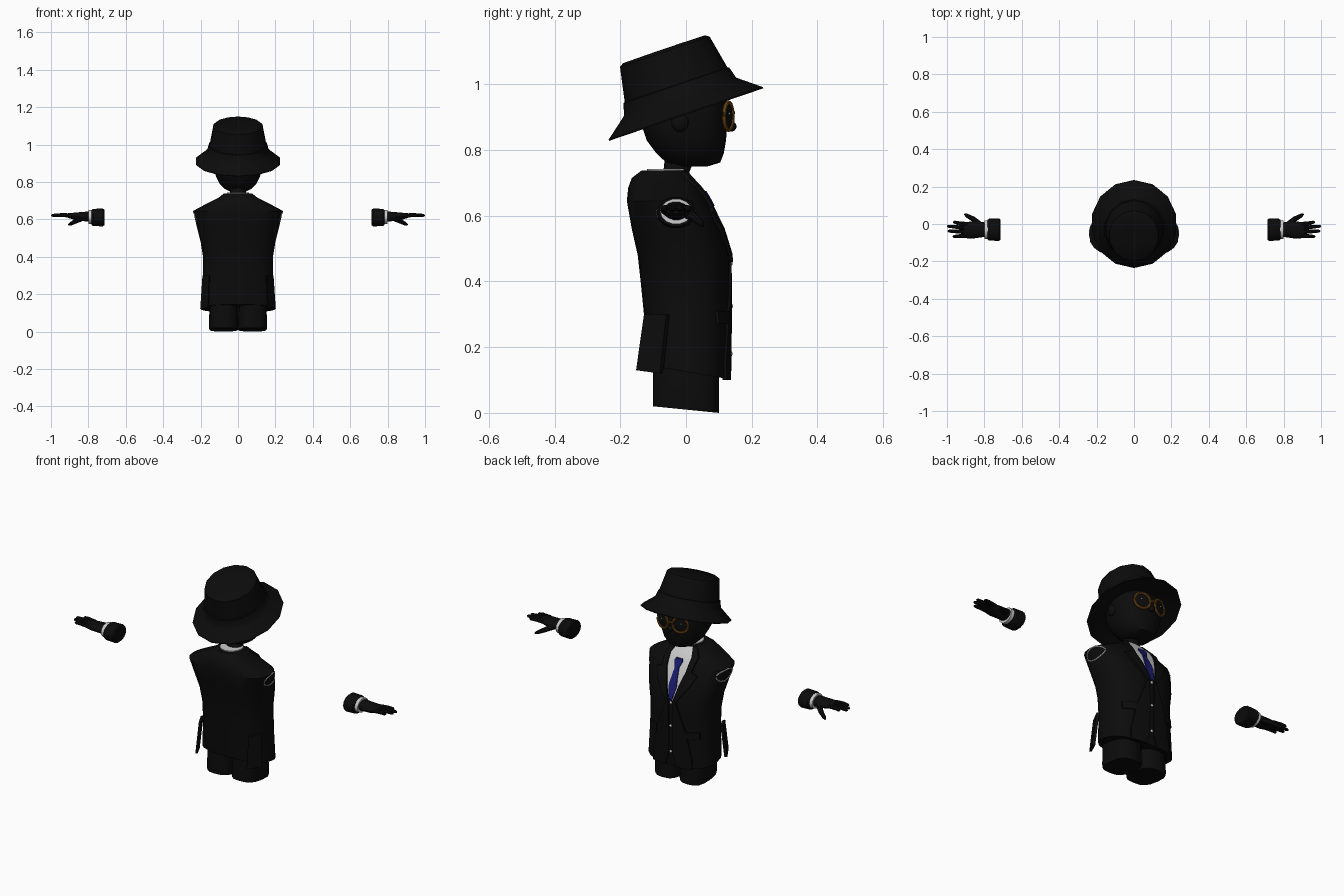
import bpy, bmesh, math
from mathutils import Matrix, Vector

if "Cube" in bpy.data.objects:
    bpy.data.objects.remove(bpy.data.objects["Cube"])

def material(name, rgb):
    m = bpy.data.materials.new(name)
    m.diffuse_color = (*rgb, 1)
    m.use_nodes = True
    m.node_tree.nodes["Principled BSDF"].inputs["Base Color"].default_value = m.diffuse_color
    return m

BLACK = material("black", (0.0035, 0.0035, 0.0035))
WHITE = material("shirt_white", (0.6, 0.6, 0.6))
BLUE = material("tie_blue", (0.01, 0.012, 0.16))
GOLD = material("glasses_amber", (0.22, 0.09, 0.01))

def finish(bm, name, mat, angle=35):
    bmesh.ops.recalc_face_normals(bm, faces=bm.faces)
    me = bpy.data.meshes.new(name)
    bm.to_mesh(me)
    bm.free()
    me.materials.append(mat)
    ob = bpy.data.objects.new(name, me)
    bpy.context.collection.objects.link(ob)
    bpy.ops.object.select_all(action='DESELECT')
    ob.select_set(True)
    bpy.context.view_layer.objects.active = ob
    bpy.ops.object.shade_smooth_by_angle(angle=math.radians(angle))
    return ob

def loft(name, rings, mat, loop=False):
    """Skin closed rings of points; cap the ends unless they join up."""
    bm = bmesh.new()
    vs = [[bm.verts.new(p) for p in r] for r in rings]
    n = len(rings[0])
    pairs = list(zip(vs, vs[1:])) + ([(vs[-1], vs[0])] if loop else [])
    for a, b in pairs:
        for i in range(n):
            j = (i + 1) % n
            bm.faces.new((a[i], a[j], b[j], b[i]))
    if not loop:
        bm.faces.new(vs[0])
        bm.faces.new(vs[-1][::-1])
    return finish(bm, name, mat)

def spow(v, e):
    return math.copysign(abs(v) ** e, v)

def oval(z, hw, yb, yf, cx=0, n=24, p=2.5, tilt=0.0):
    cy, hy = (yb + yf) / 2, (yf - yb) / 2
    out = []
    for i in range(n):
        a = 2 * math.pi * i / n
        y = cy + hy * spow(math.sin(a), 2 / p)
        out.append((cx + hw * spow(math.cos(a), 2 / p), y, z - tilt * y))
    return out

def tube(name, path, mat, n=8, loop=False):
    """Round tube along (x, y, z, radius) points."""
    pts = [Vector(p[:3]) for p in path]
    rings, k = [], len(pts)
    for i, p in enumerate(pts):
        nxt = pts[(i + 1) % k] if loop else pts[min(i + 1, k - 1)]
        prv = pts[i - 1] if loop else pts[max(i - 1, 0)]
        q = (nxt - prv).to_track_quat('Z', 'X' if loop else 'Y')
        r = path[i][3]
        rings.append([p + q @ Vector((r * math.cos(t), r * math.sin(t), 0))
                      for t in (2 * math.pi * j / n for j in range(n))])
    return loft(name, rings, mat, loop)

def ball(name, loc, size, mat, rot=0):
    bm = bmesh.new()
    bmesh.ops.create_uvsphere(bm, u_segments=12, v_segments=8, radius=1)
    M = Matrix.Translation(loc) @ Matrix.Rotation(rot, 4, 'Z') @ Matrix.Diagonal((*size, 1))
    bmesh.ops.transform(bm, matrix=M, verts=bm.verts)
    return finish(bm, name, mat)

# Jacket: height, half width, back, front
COAT = [(.125, .2, -.115, .132), (.3, .188, -.128, .134), (.4, .187, -.138, .134),
        (.48, .2, -.147, .132), (.56, .22, -.165, .108), (.645, .24, -.18, .068),
        (.685, .165, -.176, .045), (.715, .105, -.165, .02), (.738, .075, -.135, .0)]
loft("jacket", [oval(*s, tilt=.17 if i == 0 else 0) for i, s in enumerate(COAT)], BLACK)

def coat_at(z):
    for a, b in zip(COAT, COAT[1:]):
        if z <= b[0]:
            break
    t = (z - a[0]) / (b[0] - a[0])
    return [u + (v - u) * t for u, v in zip(a, b)]

def front(x, z, off):
    _, hw, yb, yf = coat_at(z)
    t = min(abs(x) / hw, .98)
    return (x, (yb + yf) / 2 + (yf - yb) / 2 * (1 - t ** 2.5) ** .4 + off, z)

def strip(name, rows, off, mat, side=1):
    """Plate following the jacket front; rows are (z, inner x, outer x)."""
    fine = []
    for a, b in zip(rows, rows[1:]):
        fine += [[u + (v - u) * k / 4 for u, v in zip(a, b)] for k in range(4)]
    rings = []
    for z, x0, x1 in fine + [rows[-1]]:
        xs = [side * (x0 + (x1 - x0) * k / 4) for k in range(5)]
        rings.append([front(x, z, off) for x in xs] + [front(x, z, -.006) for x in xs[::-1]])
    return loft(name, rings, mat)

# Shirt front, tie and buttons
strip("shirt_front", [(.47, -.012, .012), (.62, -.06, .06), (.69, -.065, .065), (.73, -.045, .045)],
      .003, WHITE)
strip("tie_blade", [(.47, -.008, .008), (.54, -.024, .024), (.635, -.012, .012)], .008, BLUE)
strip("tie_knot", [(.63, -.012, .012), (.665, -.024, .024), (.675, -.02, .02)], .012, BLUE)
for z in (.18, .325, .455):
    ball("button", front(0, z, .004), (.008, .005, .008), WHITE)

for s in (1, -1):
    # Lapels, front edges and pocket flaps
    strip("lapel", [(.46, .014, .03), (.56, .04, .1), (.61, .055, .125), (.625, .06, .09),
                    (.69, .066, .1), (.733, .048, .064)], .011, BLACK, s)
    strip("jacket_front_edge", [(.1, .035, .12), (.16, .014, .12), (.3, .012, .09), (.46, .014, .03)],
          .006, BLACK, s)
    strip("pocket_flap", [(.27, .09, .155), (.31, .09, .155)], .007, BLACK, s)
    # Flared vent flaps at the back
    loft("vent_flap", [[(s * .15, -.105, .3), (s * .155, -.128, .3), (s * .19, -.06, .3), (s * .18, -.05, .3)],
                       [(s * .155, -.138, .128), (s * .16, -.152, .13), (s * .202, -.08, .12),
                        (s * .19, -.07, .12)]], BLACK)
    # Shirt edging round the empty armhole
    path = []
    for k in range(20):
        a = 2 * math.pi * k / 20
        y, z = -.03 + .058 * math.cos(a), .609 + .033 * math.sin(a)
        _, hw, yb, yf = coat_at(z)
        t = abs(2 * (y - (yb + yf) / 2) / (yf - yb))
        path.append((s * (hw * (1 - t ** 2.5) ** .4 - .001), y, z, .0035))
    tube("armhole_edge", path, WHITE, 6, True)
    # Short trouser leg
    loft("trouser_leg", [oval(z, w, -.1, .1, s * .077, 16, 2.8, tilt=t)
                         for z, w, t in ((.01, .076, .1), (.025, .079, .1), (.17, .074, 0))], BLACK)

# Collar, neck and head
loft("shirt_collar", [oval(z, .06, -.118, .008, n=16, p=2) for z in (.70, .743)], WHITE)
loft("neck", [oval(z, .044, b, f, n=14, p=2) for z, b, f in ((.7, -.075, .005), (.735, -.07, .012),
                                                            (.79, -.064, .035))], BLACK)
HEAD = [(.75, .045, -.03, .065), (.762, .07, -.06, .104), (.79, .098, -.09, .115),
        (.83, .118, -.12, .122), (.88, .129, -.136, .125), (.94, .13, -.14, .125),
        (1.0, .115, -.125, .1)]
loft("head", [oval(*s, p=2.3) for s in HEAD], BLACK)
ball("nose", (0, .137, .872), (.016, .017, .016), BLACK)

# Ears, glasses and eye glints
for s in (1, -1):
    ball("ear", (s * .128, -.018, .885), (.016, .026, .03), BLACK)
    turn = -s * math.radians(18)
    R, c = Matrix.Rotation(turn, 3, 'Z'), Vector((s * .055, .129, .903))
    ring = [c + R @ Vector((.042 * math.cos(a), 0, .042 * math.sin(a)))
            for a in (2 * math.pi * k / 24 for k in range(24))]
    tube("glasses_rim", [(*p, .0065) for p in ring], GOLD, 8, True)
    ball("lens", c, (.039, .004, .039), BLACK, turn)
    ball("eye_glint", c + Vector((s * .006, .003, .008)), (.004, .003, .004), WHITE)
tube("glasses_bridge", [(-.016, .14, .908, .005), (0, .145, .914, .005), (.016, .14, .908, .005)], GOLD)

# Hat: turned profile, tipped back on the head
PROFILE = [(.05, .03), (.165, .024), (.248, -.002), (.248, .002), (.187, .05), (.180, .056),
           (.170, .092), (.165, .094), (.144, .2), (.132, .208), (.05, .209)]
hat = loft("hat", [[(r * .93 * math.cos(a), r * math.sin(a), z)
                    for a in (2 * math.pi * (k + .5) / 14 for k in range(14))] for r, z in PROFILE], BLACK)
hat.data.transform(Matrix.Translation((0, 0, .91)) @ Matrix.Rotation(math.radians(18.8), 4, 'X'))

# Floating hands with cuffs
def section(s, x, cy, ry, cz, rz, n=14):
    return [(s * x, cy + ry * math.cos(a), cz + rz * math.sin(a))
            for a in (2 * math.pi * k / n for k in range(n))]

for s in (1, -1):
    loft("sleeve_end", [section(s, x, -.03, ry, .61, rz) for x, ry, rz in
                        ((.715, .055, .043), (.722, .06, .049), (.775, .059, .047), (.782, .053, .042))], BLACK)
    loft("shirt_cuff", [section(s, x, -.03, .049, .613, .039) for x in (.76, .8)], WHITE)
    loft("palm", [section(s, x, cy, ry, cz, rz) for x, cy, ry, cz, rz in
                  ((.78, -.03, .036, .615, .03), (.82, -.03, .042, .615, .026),
                   (.865, -.032, .046, .616, .021), (.91, -.033, .042, .62, .013))], BLACK)
    for y0, y1, tip in ((-.001, .01, .968), (-.022, -.012, 1.0), (-.043, -.038, .996), (-.064, -.067, .97)):
        tube("finger", [(s * .89, y0, .62, .0115), (s * .94, (y0 + y1) / 2, .623, .0105),
                        (s * (tip - .008), y1, .621, .008), (s * tip, y1, .62, .003)], BLACK)
    tube("thumb", [(s * .825, -.005, .612, .018), (s * .86, .027, .594, .014),
                   (s * .895, .046, .576, .01), (s * .906, .052, .57, .004)], BLACK)
